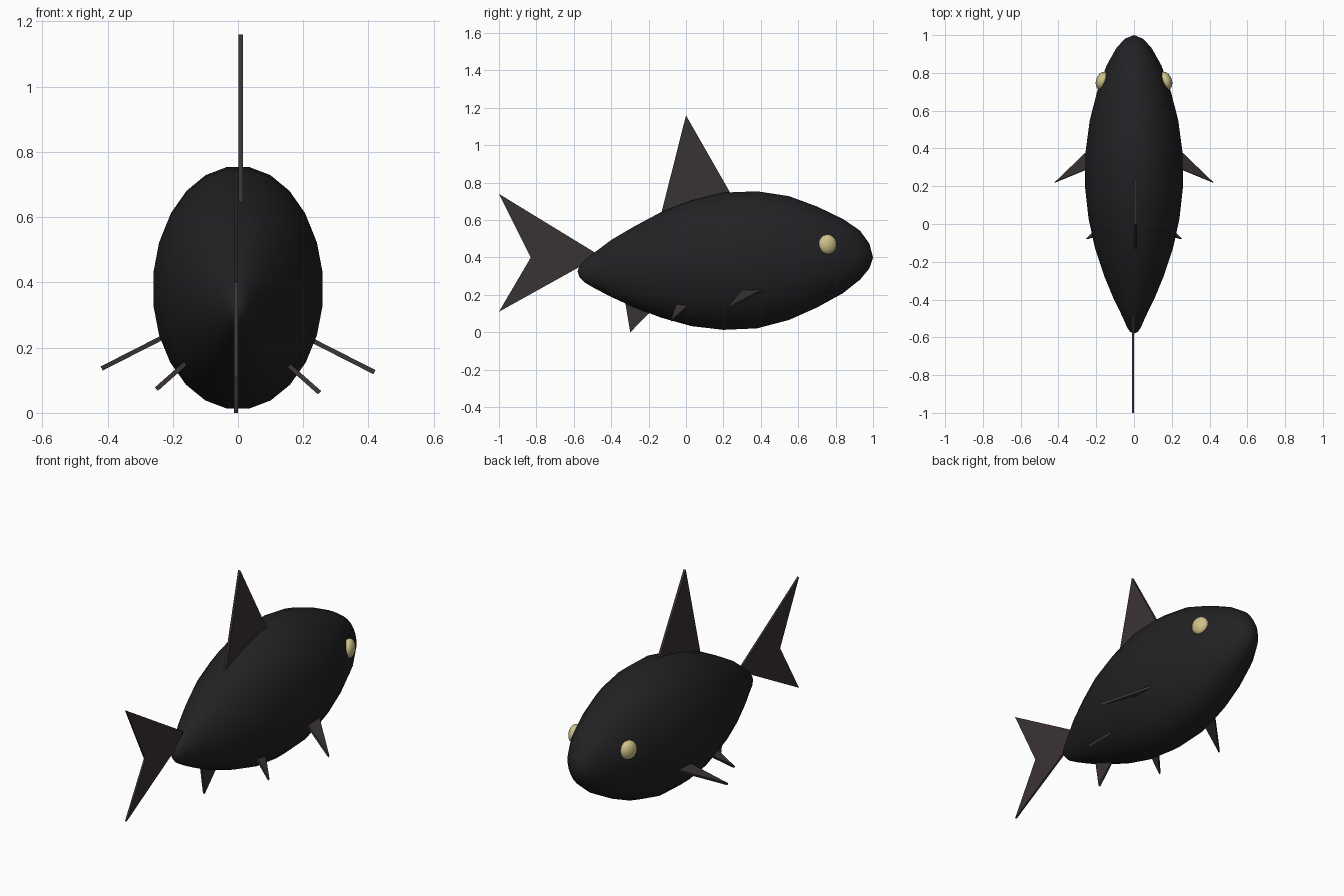
import bpy, bmesh, math
from mathutils import Vector

if "Cube" in bpy.data.objects:
    bpy.data.objects.remove(bpy.data.objects["Cube"])


def material(name, rgb):
    m = bpy.data.materials.new(name)
    m.diffuse_color = (*rgb, 1)
    m.use_nodes = True
    m.node_tree.nodes["Principled BSDF"].inputs["Base Color"].default_value = m.diffuse_color
    return m


BODY = material("body_black", (0.016, 0.016, 0.018))
FIN = material("fin_brown", (0.042, 0.033, 0.033))
EYE = material("eye_yellow", (0.62, 0.54, 0.25))


def make_object(name, bm, mat):
    bmesh.ops.recalc_face_normals(bm, faces=bm.faces)
    mesh = bpy.data.meshes.new(name)
    bm.to_mesh(mesh)
    bm.free()
    mesh.materials.append(mat)
    obj = bpy.data.objects.new(name, mesh)
    bpy.context.collection.objects.link(obj)
    return obj


def smooth(obj, angle=50):
    bpy.ops.object.select_all(action='DESELECT')
    obj.select_set(True)
    bpy.context.view_layer.objects.active = obj
    bpy.ops.object.shade_smooth_by_angle(angle=math.radians(angle))


# Body: elliptical rings along y, each (y, half width, bottom z, top z)
STATIONS = [
    (-0.57, 0.022, 0.295, 0.352), (-0.545, 0.038, 0.268, 0.380),
    (-0.49, 0.062, 0.235, 0.427), (-0.40, 0.107, 0.188, 0.495),
    (-0.28, 0.157, 0.132, 0.566), (-0.13, 0.208, 0.075, 0.647),
    (0.03, 0.243, 0.030, 0.708), (0.20, 0.262, 0.010, 0.750),
    (0.38, 0.259, 0.018, 0.757), (0.55, 0.236, 0.063, 0.731),
    (0.70, 0.197, 0.130, 0.675), (0.84, 0.146, 0.208, 0.607),
    (0.93, 0.095, 0.280, 0.545), (0.98, 0.050, 0.340, 0.475),
]
SIDES = 24
bm = bmesh.new()
rings = []
for y, w, lo, hi in STATIONS:
    ring = []
    for i in range(SIDES):
        a = 2 * math.pi * (i + 0.5) / SIDES
        ring.append(bm.verts.new((w * math.cos(a), y, (lo + hi) / 2 + (hi - lo) / 2 * math.sin(a))))
    rings.append(ring)
for a, b in zip(rings, rings[1:]):
    for i in range(SIDES):
        j = (i + 1) % SIDES
        bm.faces.new((a[i], a[j], b[j], b[i]))
for ring, tip in ((rings[0], (0, -0.58, 0.325)), (rings[-1], (0, 1.0, 0.40))):
    v = bm.verts.new(tip)
    for i in range(SIDES):
        bm.faces.new((ring[i], ring[(i + 1) % SIDES], v))
smooth(make_object("body", bm, BODY), 80)


def fin(name, points, thickness=0.014):
    """Flat plate through the outline points, thickened evenly to both sides."""
    p = [Vector(q) for q in points]
    n = (p[1] - p[0]).cross(p[-1] - p[0]).normalized() * thickness / 2
    bm = bmesh.new()
    top = [bm.verts.new(q + n) for q in p]
    bot = [bm.verts.new(q - n) for q in p]
    bm.faces.new(top)
    bm.faces.new(bot[::-1])
    for i in range(len(p)):
        j = (i + 1) % len(p)
        bm.faces.new((top[j], top[i], bot[i], bot[j]))
    return make_object(name, bm, FIN)


# Fins on the centre line
fin("dorsal_fin", [(0.008, y, z) for y, z in ((-0.13, 0.645), (0.24, 0.74), (0.0, 1.16))])
fin("tail_fin", [(-0.006, y, z) for y, z in ((-0.46, 0.41), (-1.0, 0.74), (-0.83, 0.40), (-1.0, 0.11))], 0.011)
fin("anal_fin", [(-0.006, y, z) for y, z in ((-0.298, 0.0), (-0.145, 0.155), (-0.325, 0.16))], 0.012)

# Paired fins and eyes
for s, side in ((1, "right"), (-1, "left")):
    dz = 0.0 if s > 0 else 0.011
    fin("pectoral_fin_" + side, [(s * 0.418, 0.22, 0.125 + dz), (s * 0.2, 0.31, 0.236 + dz),
                                 (s * 0.2, 0.43, 0.236 + dz)])
    fin("pelvic_fin_" + side, [(s * 0.25, -0.08, 0.062 + dz), (s * 0.13, -0.045, 0.168 + dz),
                               (s * 0.13, 0.045, 0.168 + dz)])
    bm = bmesh.new()
    bmesh.ops.create_uvsphere(bm, u_segments=20, v_segments=12, radius=1)
    eye = make_object("eye_" + side, bm, EYE)
    eye.scale = (0.033, 0.05, 0.053)
    eye.location = (s * 0.168, 0.757, 0.47)
    eye.rotation_euler = (0, 0, s * math.radians(18))
    smooth(eye)
